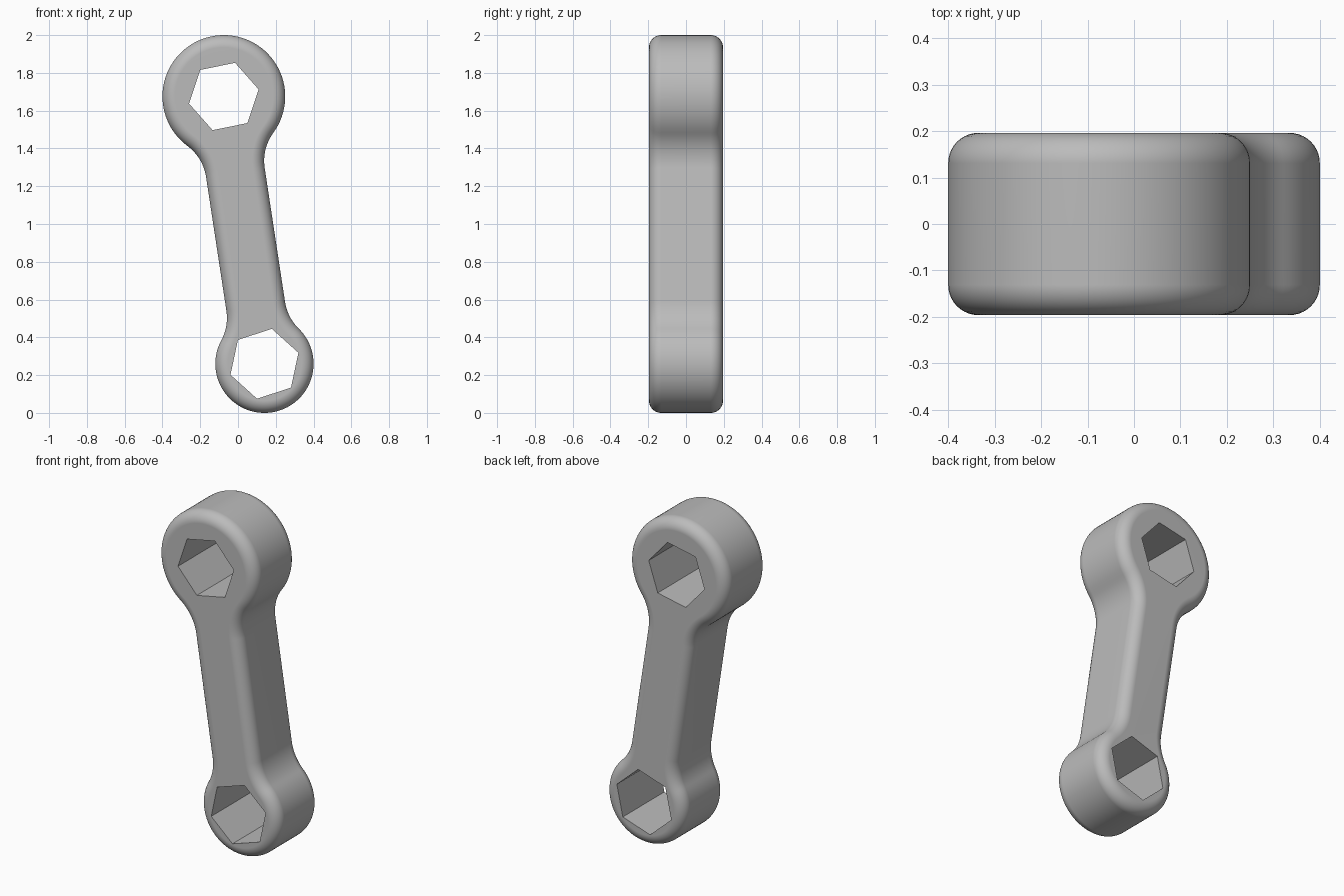
import bpy, bmesh
from math import pi, cos, sin, sqrt, atan2, radians
from mathutils import Vector

cube = bpy.data.objects.get("Cube")
if cube:
    bpy.data.objects.remove(cube, do_unlink=True)

BIG, BIG_R = Vector((-0.075, 1.675)), 0.325      # ring centres in (x, z)
SMALL, SMALL_R = Vector((0.14, 0.26)), 0.26
HALF_W, FILLET = 0.157, 0.25                     # handle half width, neck fillet
DEPTH, ROUND = 0.196, 0.065                      # half thickness, edge rounding

span = SMALL - BIG
LENGTH = span.length
along = span.normalized()
across = Vector((-along.y, along.x))

steel = bpy.data.materials.new("grey steel")
steel.use_nodes = True
grey = (0.5, 0.5, 0.5, 1)
steel.diffuse_color = grey
steel.node_tree.nodes["Principled BSDF"].inputs["Base Color"].default_value = grey


def arc(cx, cy, r, a, b, n):
    return [(cx + r * cos(a + (b - a) * i / n), cy + r * sin(a + (b - a) * i / n))
            for i in range(n + 1)]


def outline(d):
    """Two rings joined by a filleted handle, shrunk inwards by d."""
    w = HALF_W + FILLET
    u1 = sqrt((BIG_R + FILLET) ** 2 - w * w)
    u2 = sqrt((SMALL_R + FILLET) ** 2 - w * w)
    a1, a2 = atan2(w, u1), atan2(w, -u2)
    half = arc(0, 0, BIG_R - d, pi, a1, 32)
    half += arc(u1, w, FILLET + d, a1 + pi, 1.5 * pi, 12)[1:]
    half += arc(LENGTH - u2, w, FILLET + d, 1.5 * pi, a2 + pi, 12)
    half += arc(LENGTH, 0, SMALL_R - d, a2, 0, 32)[1:]
    loop = half + [(u, -v) for u, v in half[-2:0:-1]]
    return [BIG + along * u + across * v for u, v in loop]


def finish(bm, name):
    bmesh.ops.recalc_face_normals(bm, faces=bm.faces)
    mesh = bpy.data.meshes.new(name)
    bm.to_mesh(mesh)
    bm.free()
    ob = bpy.data.objects.new(name, mesh)
    bpy.context.collection.objects.link(ob)
    mesh.materials.append(steel)
    return ob


# Wrench body: outline rings lofted through the rounded edges
bm = bmesh.new()
steps = 10
front = [(ROUND * (1 - sin(t)), -DEPTH + ROUND * (1 - cos(t)))
         for t in (i / steps * pi / 2 for i in range(steps + 1))]
section = front + [(d, -y) for d, y in reversed(front)]
rings = [[bm.verts.new((p.x, y, p.y)) for p in outline(d)] for d, y in section]
for lo, hi in zip(rings, rings[1:]):
    for i in range(len(lo)):
        bm.faces.new((lo[i - 1], lo[i], hi[i], hi[i - 1]))
bm.faces.new(rings[0])
bm.faces.new(rings[-1])
body = finish(bm, "wrench_body")


# Hexagonal sockets cut through both ends
def cut_hex(name, centre, radius, angle):
    bm = bmesh.new()
    pts = [centre + Vector((cos(angle + k * pi / 3), sin(angle + k * pi / 3))) * radius
           for k in range(6)]
    face = bm.faces.new([bm.verts.new((p.x, -0.5, p.y)) for p in pts])
    ext = bmesh.ops.extrude_face_region(bm, geom=[face])["geom"]
    bmesh.ops.translate(bm, vec=(0, 1, 0),
                        verts=[g for g in ext if isinstance(g, bmesh.types.BMVert)])
    cutter = finish(bm, name)
    mod = body.modifiers.new(name, "BOOLEAN")
    mod.operation, mod.solver, mod.object = "DIFFERENCE", "EXACT", cutter
    bpy.ops.object.modifier_apply(modifier=mod.name)
    bpy.data.objects.remove(cutter, do_unlink=True)


bpy.ops.object.select_all(action="DESELECT")
bpy.context.view_layer.objects.active = body
body.select_set(True)
cut_hex("large_socket", BIG, 0.188, radians(71.5))
cut_hex("small_socket", SMALL, 0.189, radians(78))

# Smooth sides and rounded rims, crisp sockets
bpy.ops.object.shade_smooth_by_angle(angle=radians(30))
flat = body.modifiers.new("even_shading", "WEIGHTED_NORMAL")
flat.keep_sharp = True
